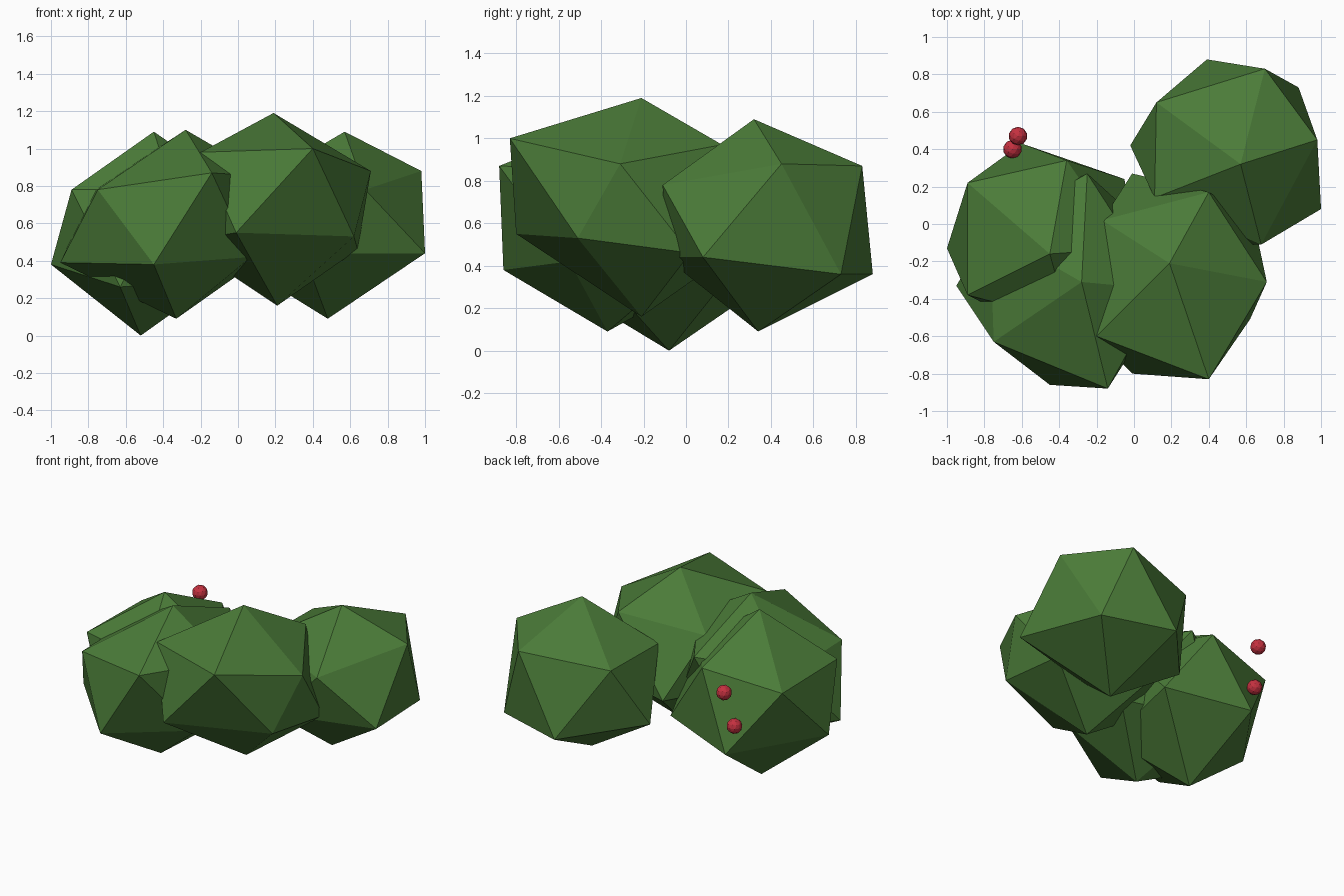
import bpy, bmesh, math


def material(name, color):
    m = bpy.data.materials.new(name)
    m.diffuse_color = (*color, 1)
    return m


leaf = material("leaf_green", (0.07, 0.20, 0.04))
red = material("berry_red", (0.55, 0.03, 0.05))


def ico(name, mat, subdivisions, radius, location=(0, 0, 0), shape=None):
    """Flat-shaded icosphere; shape optionally moves its corners."""
    bm = bmesh.new()
    bmesh.ops.create_icosphere(bm, subdivisions=subdivisions, radius=radius)
    if shape:
        top, bottom, ring = shape
        for v in bm.verts:
            if abs(v.co.z) > 0.9 * radius:
                v.co = top if v.co.z > 0 else bottom
            else:
                step = round(math.degrees(math.atan2(v.co.y, v.co.x)) / 36) % 10
                v.co = ring[step]
    me = bpy.data.meshes.new(name)
    bm.to_mesh(me)
    bm.free()
    me.materials.append(mat)
    ob = bpy.data.objects.new(name, me)
    ob.location = location
    bpy.context.collection.objects.link(ob)


# Leaf clumps: 12-corner lumps as top, bottom, then the zigzag ring every 36 degrees
clumps = {
    "back_right_clump": ((0.57, 0.32, 1.09), (0.48, 0.34, 0.09), [
        (0.98, 0.45, 0.88), (0.88, 0.73, 0.36), (0.70, 0.83, 0.87),
        (0.39, 0.88, 0.36), (0.12, 0.65, 0.82), (-0.02, 0.42, 0.40),
        (0.11, 0.14, 0.82), (0.35, -0.10, 0.44), (0.68, -0.11, 0.78),
        (1.00, 0.08, 0.44)]),
    "front_right_clump": ((0.19, -0.21, 1.19), (0.21, -0.21, 0.16), [
        (0.71, -0.31, 0.88), (0.64, 0.02, 0.46), (0.40, 0.17, 0.97),
        (-0.01, 0.27, 0.50), (-0.17, 0.02, 0.90), (-0.30, -0.25, 0.50),
        (-0.20, -0.60, 0.98), (-0.01, -0.80, 0.55), (0.40, -0.83, 1.00),
        (0.62, -0.51, 0.53)]),
    "back_left_clump": ((-0.45, -0.16, 1.09), (-0.52, -0.08, 0.0), [
        (-0.03, -0.13, 0.80), (-0.05, 0.24, 0.40), (-0.36, 0.34, 0.85),
        (-0.60, 0.43, 0.35), (-0.89, 0.22, 0.77), (-1.00, -0.13, 0.38),
        (-0.89, -0.38, 0.78), (-0.63, -0.51, 0.26), (-0.35, -0.52, 0.78),
        (-0.10, -0.35, 0.30)]),
    "front_left_clump": ((-0.28, -0.31, 1.10), (-0.33, -0.37, 0.09), [
        (0.15, -0.35, 0.85), (0.08, -0.03, 0.38), (-0.25, 0.27, 0.87),
        (-0.50, 0.15, 0.38), (-0.77, -0.03, 0.78), (-0.95, -0.33, 0.39),
        (-0.75, -0.63, 0.78), (-0.45, -0.86, 0.38), (-0.14, -0.88, 0.87),
        (0.07, -0.55, 0.42)]),
}
for name, shape in clumps.items():
    ico(name, leaf, 1, 1, shape=shape)

# Berries on the back left
for i, pos in enumerate([(-0.65, 0.40, 0.55), (-0.62, 0.47, 0.80)], 1):
    ico(f"berry_{i}", red, 2, 0.05, pos)
